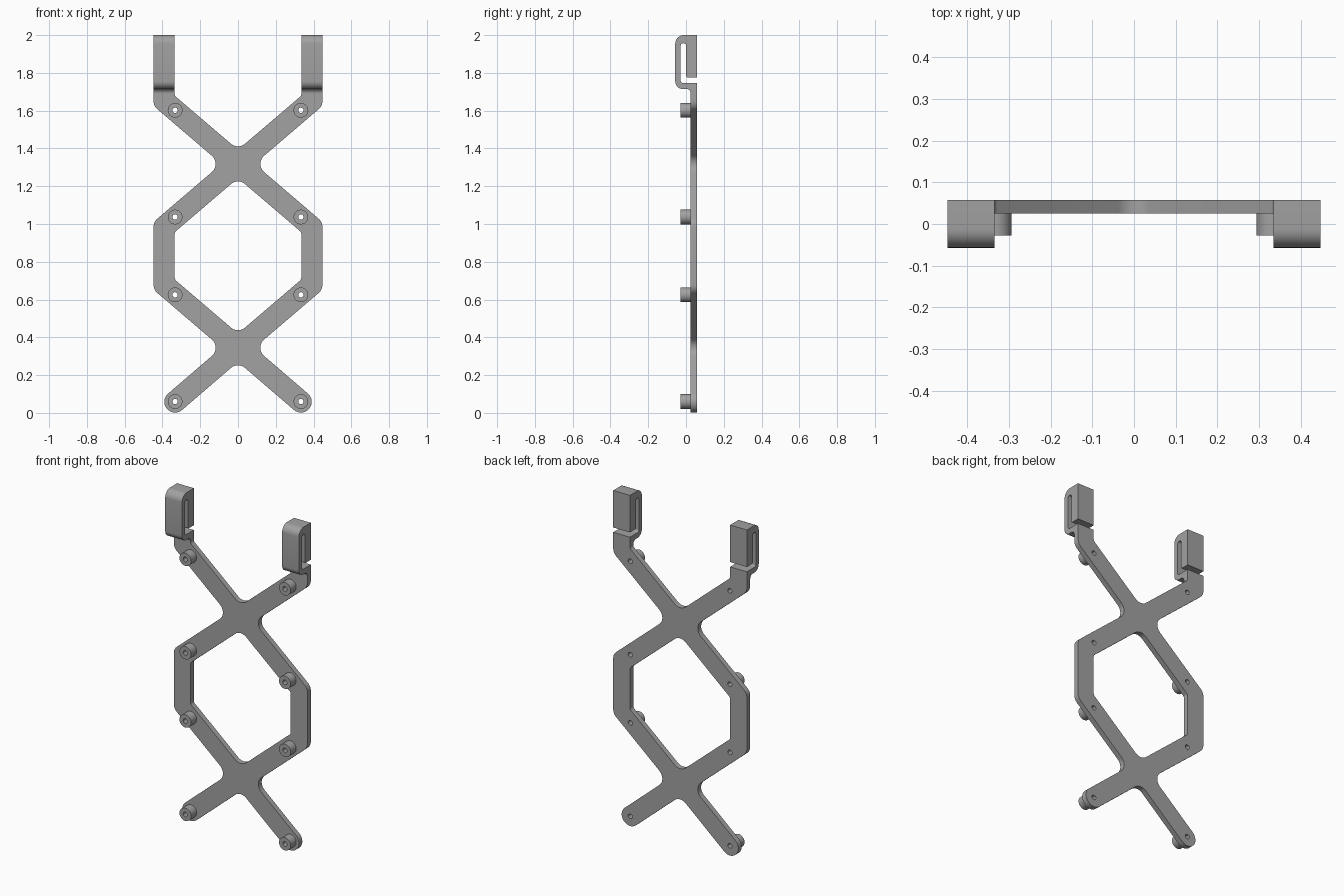
import bpy, bmesh, math
from mathutils import Vector, Matrix

cube = bpy.data.objects.get("Cube")
if cube:
    bpy.data.objects.remove(cube)

grey = bpy.data.materials.new("matte grey")
grey.use_nodes = True
colour = (0.36, 0.36, 0.36, 1)
grey.diffuse_color = colour
grey.node_tree.nodes["Principled BSDF"].inputs["Base Color"].default_value = colour

# Local profile axes to world: upright facing front, or extruded sideways
UPRIGHT = Matrix.Rotation(math.pi / 2, 4, 'X')
SIDEWAYS = Matrix(((0, 0, 1, 0), (1, 0, 0, 0), (0, 1, 0, 0), (0, 0, 0, 1)))


def rounded(corners, steps=8):
    """Polygon from (x, y, radius) corners, each rounded by an arc."""
    pts = []
    n = len(corners)
    for i, (x, y, r) in enumerate(corners):
        p = Vector((x, y))
        if r == 0:
            pts.append(p)
            continue
        a = (Vector(corners[i - 1][:2]) - p).normalized()
        b = (Vector(corners[(i + 1) % n][:2]) - p).normalized()
        half = a.angle(b) / 2
        centre = p + (a + b).normalized() * r / math.sin(half)
        start = p + a * r / math.tan(half) - centre
        end = p + b * r / math.tan(half) - centre
        sweep = start.angle_signed(end)
        for k in range(steps + 1):
            t = -sweep * k / steps
            pts.append(centre + Matrix.Rotation(t, 2) @ start)
    return pts


def circle(x, y, r, n=32):
    return [Vector((x + r * math.cos(2 * math.pi * k / n),
                    y + r * math.sin(2 * math.pi * k / n))) for k in range(n)]


def mirrored(half):
    """Close a right-hand half outline that starts and ends on the centre line."""
    return half + [(-x, z, r) for x, z, r in half[-2:0:-1]]


def slab(name, loops, thickness, frame, location):
    """Flat part with holes, extruded about its middle plane."""
    curve = bpy.data.curves.new(name, 'CURVE')
    curve.dimensions = '2D'
    curve.fill_mode = 'BOTH'
    curve.extrude = thickness / 2
    for loop in loops:
        s = curve.splines.new('POLY')
        s.points.add(len(loop) - 1)
        for point, p in zip(s.points, loop):
            point.co = (p.x, p.y, 0, 1)
        s.use_cyclic_u = True
    temp = bpy.data.objects.new(name + " outline", curve)
    bpy.context.collection.objects.link(temp)
    deps = bpy.context.evaluated_depsgraph_get()
    mesh = bpy.data.meshes.new_from_object(temp.evaluated_get(deps))
    bpy.data.objects.remove(temp)
    mesh.transform(frame)
    bm = bmesh.new()
    bm.from_mesh(mesh)
    bmesh.ops.remove_doubles(bm, verts=bm.verts, dist=0.0001)
    bmesh.ops.recalc_face_normals(bm, faces=bm.faces)
    bm.to_mesh(mesh)
    bm.free()
    mesh.materials.clear()
    mesh.materials.append(grey)
    obj = bpy.data.objects.new(name, mesh)
    obj.location = location
    bpy.context.collection.objects.link(obj)
    bpy.ops.object.select_all(action='DESELECT')
    obj.select_set(True)
    bpy.context.view_layer.objects.active = obj
    bpy.ops.object.shade_smooth_by_angle(angle=math.radians(30))
    return obj


# Main dimensions
H = 0.057                       # half width of an arm
OUT, INN = 0.447, 0.335         # outer and inner sides of the uprights
LOW, HIGH = 0.345, 1.318        # heights of the two crossings
TOP = 1.69                      # where the plate meets the clips
BACK, FACE = 0.057, 0.025       # plate depth
ang = math.radians(40.5)
slope = math.tan(ang)
v, u = H / math.cos(ang), H / math.sin(ang)
rise_out = OUT * slope - v
rise_in = INN * slope + v

# Frame plate: two crossings joined by uprights, with round feet
along = Vector((math.cos(ang), -math.sin(ang)))
across = Vector((math.sin(ang), math.cos(ang)))
foot = Vector((0.333, 0.0585)) + along * H
toe_a, toe_b = foot - across * H, foot + across * H
outline = mirrored([
    (0, LOW - v, H),
    (*toe_a, H * 0.99), (*toe_b, H * 0.99),
    (u, LOW, H),
    (OUT, LOW + rise_out, H), (OUT, HIGH - rise_out, H),
    (u, HIGH, H),
    (OUT, HIGH + rise_out, H), (OUT, TOP, 0),
    (INN, TOP, 0), (INN, HIGH + rise_in, 0.02),
    (0, HIGH + v, H)])
window = mirrored([
    (0, LOW + v, H), (INN, LOW + rise_in, 0.02),
    (INN, HIGH - rise_in, 0.02), (0, HIGH - v, H)])
bosses = [(s * 0.333, z) for s in (-1, 1) for z in (0.06, 0.625, 1.037, 1.602)]
holes = [circle(x, z, 0.014) for x, z in bosses]
slab("frame_plate", [rounded(outline), rounded(window)] + holes,
     BACK - FACE, UPRIGHT, (0, (BACK + FACE) / 2, 0))

# Hollow standoffs on the front of the plate
for i, (x, z) in enumerate(bosses):
    slab(f"standoff_{i + 1}", [circle(0, 0, 0.039), circle(0, 0, 0.014)],
         0.053, UPRIGHT, (x, FACE - 0.0265, z))

# Spring clips with a slot and a thick rear block
clip = rounded([
    (BACK, TOP, 0), (BACK, 1.747, 0), (-0.028, 1.747, 0.012),
    (-0.028, 1.957, 0.013), (0, 1.957, 0.013), (0, 1.776, 0.008),
    (BACK, 1.776, 0), (BACK, 2, 0), (-BACK, 2, 0.045),
    (-BACK, 1.715, 0.04), (FACE, 1.715, 0.024), (FACE, TOP, 0)])
for side, s in (("left", 1), ("right", -1)):
    slab(f"{side}_clip", [clip], OUT - INN, SIDEWAYS, (s * (OUT + INN) / 2, 0, 0))
